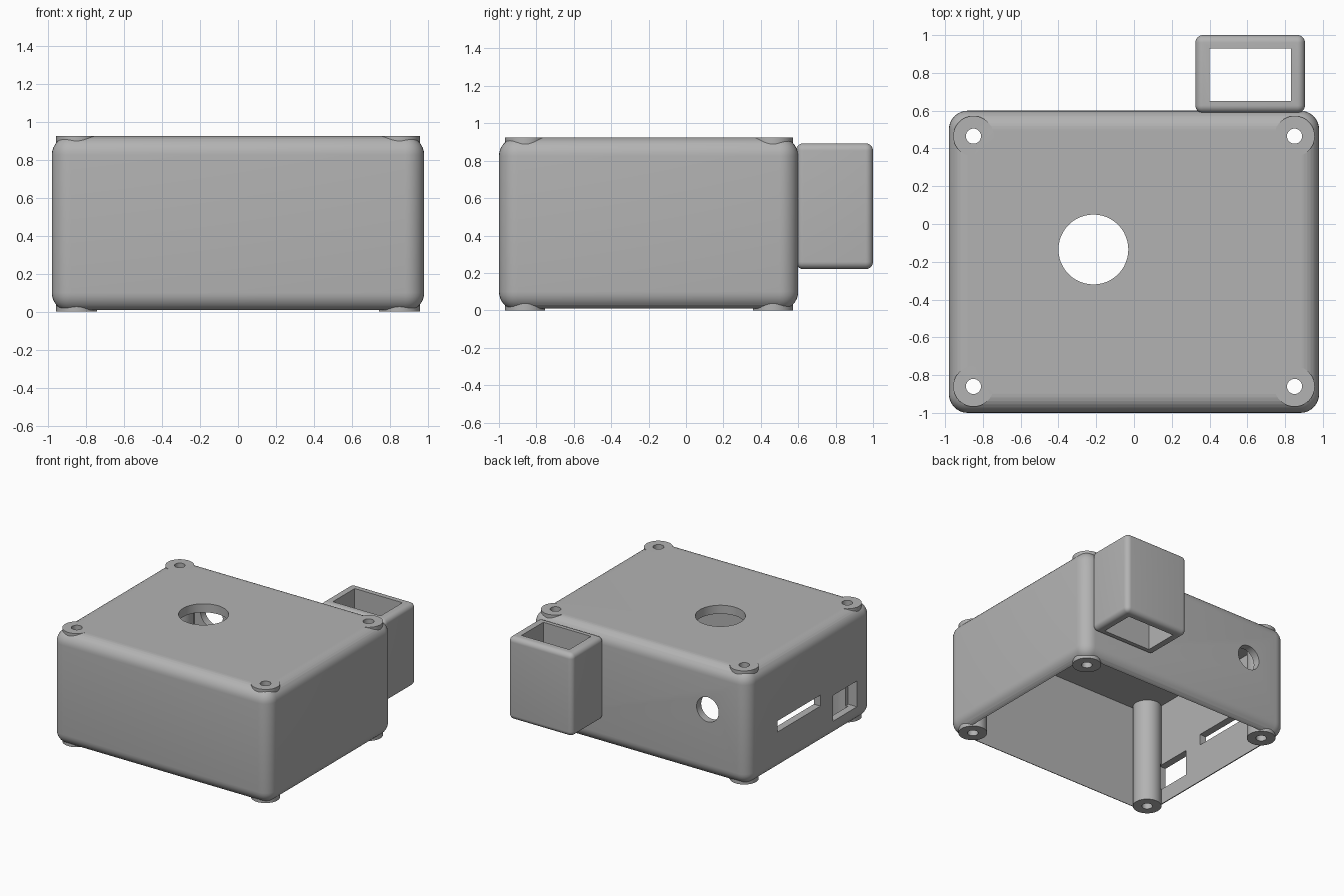
import bpy, bmesh, math
from mathutils import Matrix, Vector

cube = bpy.data.objects.get("Cube")
if cube:
    bpy.data.objects.remove(cube, do_unlink=True)

grey = bpy.data.materials.new("plain_grey")
grey.use_nodes = True
grey.diffuse_color = (0.45, 0.45, 0.45, 1)
grey.node_tree.nodes["Principled BSDF"].inputs["Base Color"].default_value = (0.45, 0.45, 0.45, 1)

HEIGHT, WALL, ROOF = 0.925, 0.06, 0.07
HALF_X, FRONT, BACK = 0.98, -1.0, 0.6


def finish(name, bm):
    mesh = bpy.data.meshes.new(name)
    bm.to_mesh(mesh)
    bm.free()
    obj = bpy.data.objects.new(name, mesh)
    bpy.context.collection.objects.link(obj)
    mesh.materials.append(grey)
    return obj


def block(name, low, high, radius=0.0):
    """Box between two corners, with all edges rounded by radius."""
    low, high = Vector(low), Vector(high)
    bm = bmesh.new()
    bmesh.ops.create_cube(bm, size=1)
    for v in bm.verts:
        v.co = Vector(a + (b - a) * (c + 0.5) for a, b, c in zip(low, high, v.co))
    if radius:
        bmesh.ops.bevel(bm, geom=bm.edges[:], offset=radius, segments=8,
                        profile=0.5, affect='EDGES')
    return finish(name, bm)


def rod(name, centre, radius, length, axis='Z'):
    bm = bmesh.new()
    bmesh.ops.create_cone(bm, cap_ends=True, segments=48, radius1=radius,
                          radius2=radius, depth=length)
    if axis == 'Y':
        bm.transform(Matrix.Rotation(math.pi / 2, 4, 'X'))
    bm.transform(Matrix.Translation(centre))
    return finish(name, bm)


def combine(target, tool, operation='DIFFERENCE'):
    """Apply a boolean and discard the tool."""
    mod = target.modifiers.new(operation.lower(), 'BOOLEAN')
    mod.operation, mod.solver, mod.object = operation, 'EXACT', tool
    bpy.context.view_layer.objects.active = target
    bpy.ops.object.modifier_apply(modifier=mod.name)
    bpy.data.objects.remove(tool, do_unlink=True)


# Rounded shell, open underneath
case = block("enclosure_case", (-HALF_X, FRONT, 0), (HALF_X, BACK, HEIGHT), 0.1)
combine(case, block("cavity", (WALL - HALF_X, FRONT + WALL, -0.2),
                    (HALF_X - WALL, BACK - WALL, HEIGHT - ROOF)))

# Corner screw posts with through holes
corners = [(x, y) for x in (-0.85, 0.85) for y in (-0.86, 0.465)]
for x, y in corners:
    combine(case, rod("post", (x, y, HEIGHT / 2), 0.107, HEIGHT), 'UNION')
for x, y in corners:
    combine(case, rod("screw_hole", (x, y, HEIGHT / 2), 0.04, 2))

# Round openings in the roof and the back wall
combine(case, rod("roof_hole", (-0.215, -0.135, HEIGHT), 0.185, 0.4))
combine(case, rod("cable_hole", (-0.615, BACK, 0.55), 0.1, 0.3, 'Y'))

# Slot and port in the side wall
for y0, y1, z0, z1 in ((-0.33, 0.22, 0.32, 0.41), (-0.8, -0.49, 0.135, 0.345)):
    combine(case, block("port", (-1.1, y0, z0), (0.02 + WALL - HALF_X, y1, z1)))

# Open rectangular sleeve on the back
sleeve = block("back_sleeve", (0.325, 0.588, 0.22), (0.905, 1.0, 0.893), 0.04)
combine(sleeve, block("sleeve_opening", (0.4, 0.65, 0), (0.83, 0.93, 1.2)))

# Smooth rounding, crisp edges
for obj in (case, sleeve):
    bpy.ops.object.select_all(action='DESELECT')
    obj.select_set(True)
    bpy.context.view_layer.objects.active = obj
    bpy.ops.object.shade_smooth_by_angle(angle=math.radians(30))
